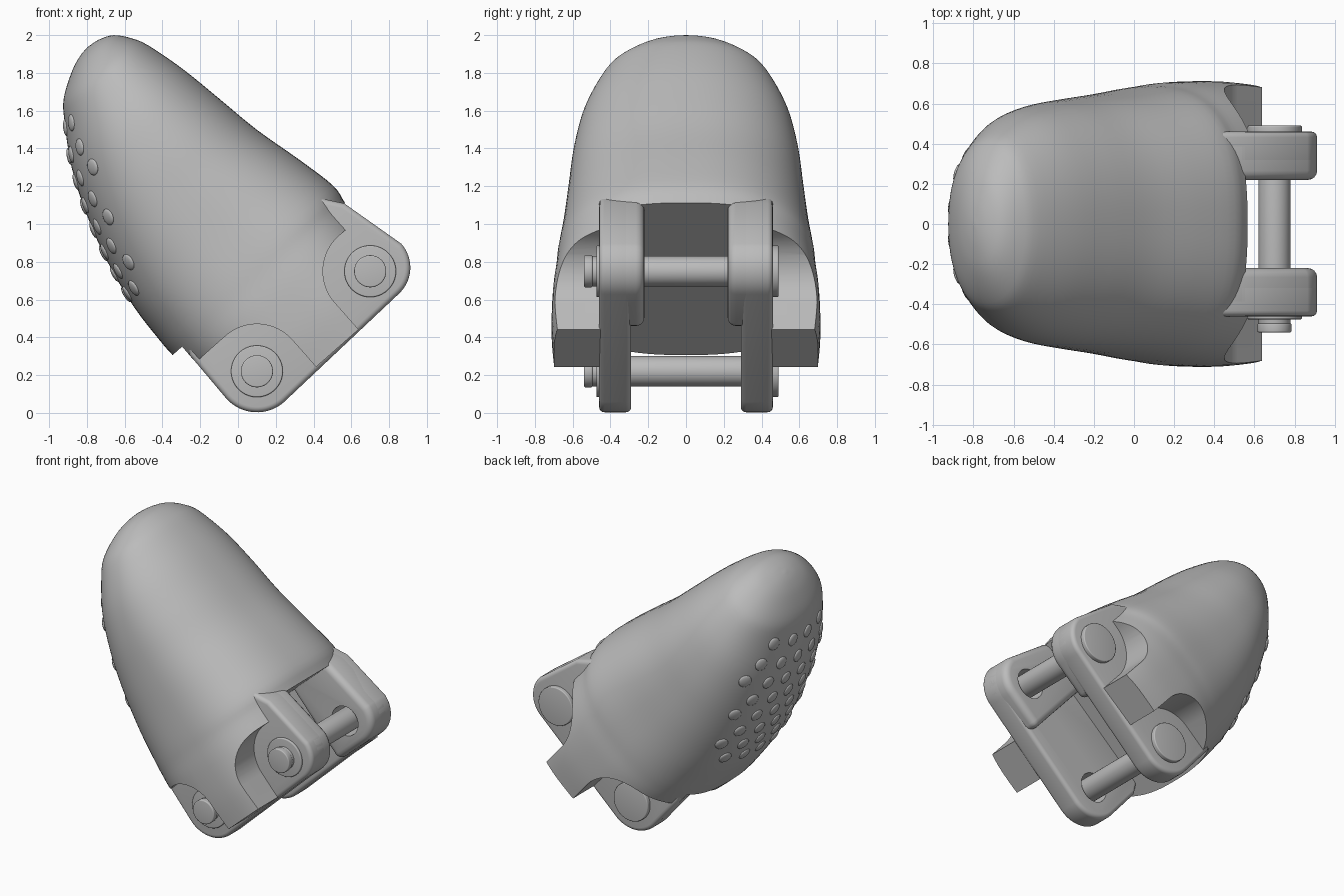
import bpy, bmesh, math
from mathutils import Matrix, Vector

cube = bpy.data.objects.get("Cube")
if cube:
    bpy.data.objects.remove(cube, do_unlink=True)

# Finger frame: local x = pad to back, local y = side, local z = base to tip
FRAME = Matrix.Translation((0.40, 0, 0.485)) @ Matrix.Rotation(math.radians(-41.45), 4, 'Y')
PIN = 0.40
BASE = -0.19

grey = bpy.data.materials.new("plain_grey")
grey.use_nodes = True
COLOUR = (0.5, 0.5, 0.5, 1)
grey.diffuse_color = COLOUR
grey.node_tree.nodes["Principled BSDF"].inputs["Base Color"].default_value = COLOUR


def make(name, bm):
    bmesh.ops.recalc_face_normals(bm, faces=bm.faces)
    mesh = bpy.data.meshes.new(name)
    bm.to_mesh(mesh)
    bm.free()
    ob = bpy.data.objects.new(name, mesh)
    bpy.context.collection.objects.link(ob)
    mesh.materials.append(grey)
    ob.matrix_world = FRAME
    return ob


def activate(ob):
    bpy.ops.object.select_all(action='DESELECT')
    ob.select_set(True)
    bpy.context.view_layer.objects.active = ob


def smooth(ob, angle=35):
    activate(ob)
    bpy.ops.object.shade_smooth_by_angle(angle=math.radians(angle))


def bevel(ob, width):
    mod = ob.modifiers.new("round", 'BEVEL')
    mod.width, mod.segments = width, 4
    mod.limit_method, mod.angle_limit = 'ANGLE', math.radians(40)
    activate(ob)
    bpy.ops.object.modifier_apply(modifier=mod.name)


def cut(ob, cutter):
    cutter.hide_render = True
    mod = ob.modifiers.new("cut", 'BOOLEAN')
    mod.operation, mod.solver, mod.object = 'DIFFERENCE', 'EXACT', cutter
    activate(ob)
    bpy.ops.object.modifier_apply(modifier=mod.name)
    bpy.data.objects.remove(cutter, do_unlink=True)


def prism(name, outline, y0, y1):
    bm = bmesh.new()
    a, b = ([bm.verts.new((v, y, u)) for v, u in outline] for y in (y0, y1))
    bm.faces.new(a)
    bm.faces.new(b)
    for i in range(len(a)):
        j = (i + 1) % len(a)
        bm.faces.new((a[i], a[j], b[j], b[i]))
    return make(name, bm)


def arc(cx, cz, r, start, end, n=16):
    angles = [math.radians(start + (end - start) * i / n) for i in range(n + 1)]
    return [(cx + r * math.cos(a), cz + r * math.sin(a)) for a in angles]


# Fingertip shell: height along finger, back edge, pad edge, half width
SECTIONS = [Vector(s) for s in (
    (-0.19, 0.50, -0.62, 0.70), (0.0, 0.52, -0.65, 0.712), (0.22, 0.53, -0.67, 0.705),
    (0.36, 0.54, -0.678, 0.69), (0.47, 0.553, -0.677, 0.68), (0.69, 0.51, -0.662, 0.652),
    (0.96, 0.446, -0.609, 0.625), (1.22, 0.405, -0.526, 0.597), (1.46, 0.365, -0.42, 0.545),
    (1.67, 0.312, -0.285, 0.45), (1.76, 0.27, -0.21, 0.37), (1.835, 0.21, -0.09, 0.24),
    (1.87, 0.135, 0.0, 0.11), (1.88, 0.065, 0.065, 0.0))]


def section(k):
    i = min(int(k), len(SECTIONS) - 2)
    t = k - i
    p1, p2 = SECTIONS[i], SECTIONS[i + 1]
    p0, p3 = SECTIONS[max(i - 1, 0)], SECTIONS[min(i + 2, len(SECTIONS) - 1)]
    return (p1 * 2 + (p2 - p0) * t + (p0 * 2 - p1 * 5 + p2 * 4 - p3) * t * t
            + (p1 * 3 - p0 - p2 * 3 + p3) * t ** 3) / 2


def shell_point(k, a):
    u, top, low, width = section(k)
    power = 2 / (2.7 - 0.55 * max(0, min(1, u / 1.6)))
    c, s = math.cos(a), math.sin(a)
    x = math.copysign(abs(c) ** power, c) * (top - low) / 2 + (top + low) / 2
    return Vector((x, math.copysign(abs(s) ** power, s) * width, u))


bm = bmesh.new()
N, STEPS = 96, 4
last = len(SECTIONS) - 1
rings = [[bm.verts.new(shell_point(j / STEPS, math.tau * i / N)) for i in range(N)]
         for j in range(last * STEPS)]
for lower, upper in zip(rings, rings[1:]):
    for i in range(N):
        j = (i + 1) % N
        bm.faces.new((lower[i], lower[j], upper[j], upper[i]))
pole = bm.verts.new(shell_point(last, 0))
for i in range(N):
    bm.faces.new((rings[-1][i], rings[-1][(i + 1) % N], pole))
bm.faces.new(rings[0])
shell = make("fingertip_shell", bm)

# Central cavity and the four rounded side pockets
cut(shell, prism("cavity_cutter", [(-1, -0.5), (1, -0.5), (1, 0.36), (-1, 0.36)], -0.41, 0.41))
for end in (-1, 1):
    edge = [(0.15, -0.5)] + arc(PIN, 0, 0.25, 180, 90) + [(1, 0.25), (1, -0.5)]
    for side in (-1, 1):
        outline = [(v * end, u) for v, u in edge]
        cut(shell, prism("pocket_cutter", outline, side * 0.40, side * 1.0))
smooth(shell, 40)

# Hinge cheeks, with thicker inner bosses at the back end
back_end = arc(0.43, 0, 0.19, -90, 0) + [(0.535, 0.36), (0.36, 0.6)]
pad_end = [(-0.5, 0.5), (-0.61, 0.30)] + arc(-PIN, 0, 0.217, 180, 270)


def bore(ob, v):
    cut(ob, prism("bore_cutter", arc(v, 0, 0.105, 0, 345, 23), -0.405, 0.405))


for side, label in ((-1, "right"), (1, "left")):
    cheek = prism(label + "_hinge_cheek", back_end + pad_end, side * 0.29, side * 0.46)
    bevel(cheek, 0.028)
    boss = prism(label + "_hinge_boss", [(0.15, 0.5), (0.15, BASE)] + back_end,
                 side * 0.22, side * 0.43)
    bevel(boss, 0.045)
    bore(cheek, -PIN)
    bore(cheek, PIN)
    bore(boss, PIN)
    smooth(cheek)
    smooth(boss)

# Hinge pins: rod, washers and a retaining knob on the right
PARTS = {"rod": (0.08, -0.50, 0.47), "left_head": (0.137, 0.44, 0.49),
         "right_washer": (0.137, -0.475, -0.44), "right_knob": (0.085, -0.54, -0.495),
         "right_collar": (0.07, -0.51, -0.46)}
for end, label in ((-PIN, "pad_pin_"), (PIN, "back_pin_")):
    for part, (radius, y0, y1) in PARTS.items():
        ob = prism(label + part, arc(end, 0, radius, 0, 352.5, 47), y0, y1)
        bevel(ob, 0.007)
        smooth(ob)

# Grip bumps in staggered rows over the pad
bm = bmesh.new()
for row in range(8):
    u = 0.76 + row * 0.125
    k = min((i / 50 for i in range(last * 50)), key=lambda q: abs(section(q)[0] - u))
    limit = 0.50 * math.sqrt(max(0, 1 - ((u - 1.17) / 0.6) ** 2))
    for col in range(-3, 4):
        y = (col + 0.5 * (row % 2)) * 0.17
        if abs(y) > limit:
            continue
        a = min((math.pi * (0.5 + i / 400) for i in range(401)),
                key=lambda q: abs(shell_point(k, q).y - y))
        p = shell_point(k, a)
        along = shell_point(k + 0.05, a) - shell_point(k - 0.05, a)
        across = shell_point(k, a + 0.03) - shell_point(k, a - 0.03)
        normal = across.cross(along).normalized()
        turn = normal.to_track_quat('Z', 'Y').to_matrix().to_4x4()
        bmesh.ops.create_uvsphere(bm, u_segments=20, v_segments=10, radius=0.045,
                                  matrix=Matrix.Translation(p) @ turn @ Matrix.Diagonal((1, 1, 0.3, 1)))
bumps = make("grip_bumps", bm)
smooth(bumps, 60)
